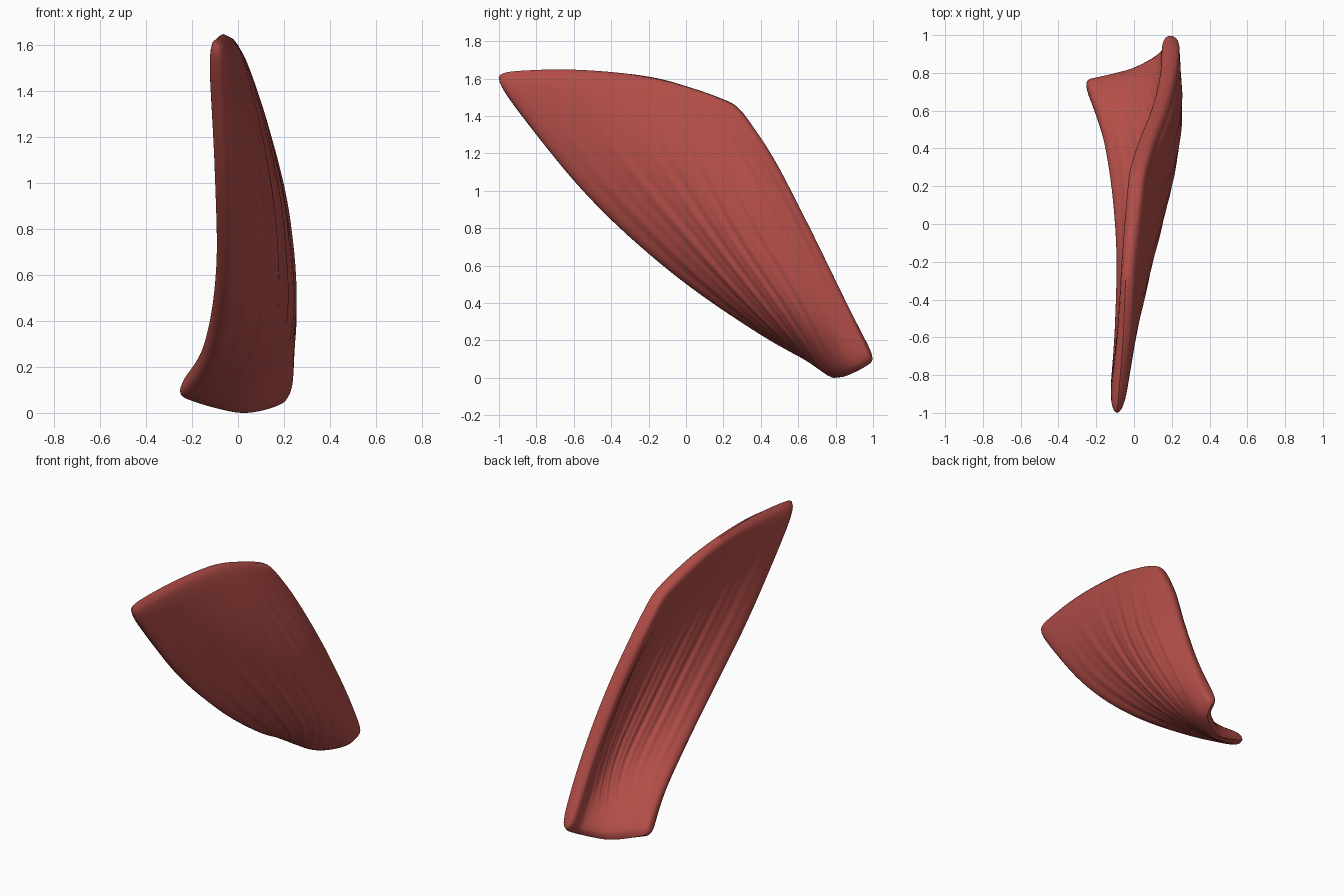
import bpy, bmesh, math
from mathutils import Vector

cube = bpy.data.objects.get("Cube")
if cube:
    bpy.data.objects.remove(cube)

# Fibre rails, from the front edge to the back edge; each runs from top to foot
RAILS = [[Vector(p) for p in rail] for rail in (
    ((-.095, -1.06, 1.63), (-.075, -.57, 1.02), (-.08, -.1, .59), (-.15, .4, .26), (-.27, .765, .09)),
    ((-.06, -.63, 1.645), (.03, -.28, 1.13), (.08, .1, .69), (.065, .48, .31), (-.115, .79, .03)),
    ((-.04, -.22, 1.61), (.085, .02, 1.2), (.165, .28, .78), (.175, .58, .36), (.02, .825, 0)),
    ((-.015, .05, 1.54), (.075, .25, 1.24), (.17, .46, .86), (.205, .69, .43), (.165, .91, .03)),
    ((.015, .28, 1.455), (.06, .46, 1.18), (.125, .64, .83), (.175, .82, .47), (.205, 1.015, .09)),
)]
ACROSS, ALONG = 110, 48
HALF_THICKNESS = .049


def spline(points, t):
    """Smooth curve through evenly spaced points, t from 0 to 1."""
    pts = [2 * points[0] - points[1], *points, 2 * points[-1] - points[-2]]
    t *= len(points) - 1
    i = min(int(t), len(points) - 2)
    t -= i
    a, b, c, d = pts[i:i + 4]
    return .5 * (2 * b + (c - a) * t + (2 * a - 5 * b + 4 * c - d) * t ** 2
                 + (3 * b - a - 3 * c + d) * t ** 3)


def sheet(u, v):
    # Pull the four corners in so that the outline is rounded
    cu, cv = 2 * u - 1, 2 * v - 1
    u = .5 + .5 * cu * (1 - .04 * abs(cv) ** 24)
    v = .5 + .5 * cv * (1 - .025 * abs(cu) ** 24)
    return spline([spline(rail, v) for rail in RAILS], u)


def normal(u, v):
    """Direction of the outer side."""
    e = .01
    du = sheet(min(u + e, 1), v) - sheet(max(u - e, 0), v)
    dv = sheet(u, min(v + e, 1)) - sheet(u, max(v - e, 0))
    return dv.cross(du).normalized()


def rounded(s):
    return math.sqrt(max(0, 1 - abs(2 * s - 1) ** 20))


def grooves(u, v, phase):
    """Shallow fibre furrows that fade out at the rim."""
    w = u + .012 * math.sin(5 * v + 9 * u + phase)
    wave = math.sin(61 * w + phase) + .8 * math.sin(109 * w + 3 * v + phase)
    strength = math.sin(math.pi * v) ** 1.5 * math.sin(math.pi * u ** .75)
    return .003 * wave * strength


def spaced(i, count):
    # Rows gather at the rim, where the section is round
    s = i / count
    return .45 * s + .55 * (.5 - .5 * math.cos(math.pi * s)) if 0 < i < count else s


# Muscle sheet: outer and inner skins meeting at a shared rim
bm = bmesh.new()
outer, inner = {}, {}
for i in range(ACROSS + 1):
    for j in range(ALONG + 1):
        u, v = spaced(i, ACROSS), spaced(j, ALONG)
        p = sheet(u, v)
        if i in (0, ACROSS) or j in (0, ALONG):
            outer[i, j] = inner[i, j] = bm.verts.new(p)
            continue
        n = normal(u, v)
        half = HALF_THICKNESS * rounded(u) * rounded(v)
        outer[i, j] = bm.verts.new(p + n * (half + grooves(u, v, 0)))
        inner[i, j] = bm.verts.new(p - n * (half + grooves(u, v, 2)))
for skin in (outer, inner):
    for i in range(ACROSS):
        for j in range(ALONG):
            quad = [skin[i, j], skin[i + 1, j], skin[i + 1, j + 1], skin[i, j + 1]]
            bm.faces.new(quad if skin is outer else quad[::-1])
bmesh.ops.recalc_face_normals(bm, faces=bm.faces)

# Stand it on the ground
lowest = min(v.co.z for v in bm.verts)
bmesh.ops.translate(bm, verts=bm.verts, vec=(0, 0, -lowest))

mesh = bpy.data.meshes.new("muscle_sheet")
bm.to_mesh(mesh)
bm.free()
muscle = bpy.data.objects.new("muscle_sheet", mesh)
bpy.context.collection.objects.link(muscle)

# Muscle red
red = bpy.data.materials.new("muscle_red")
red.use_nodes = True
colour = (.45, .075, .065, 1)
red.diffuse_color = colour
red.node_tree.nodes["Principled BSDF"].inputs["Base Color"].default_value = colour
mesh.materials.append(red)

for ob in bpy.context.selected_objects:
    ob.select_set(False)
muscle.select_set(True)
bpy.context.view_layer.objects.active = muscle
bpy.ops.object.shade_smooth_by_angle(angle=math.radians(60))
